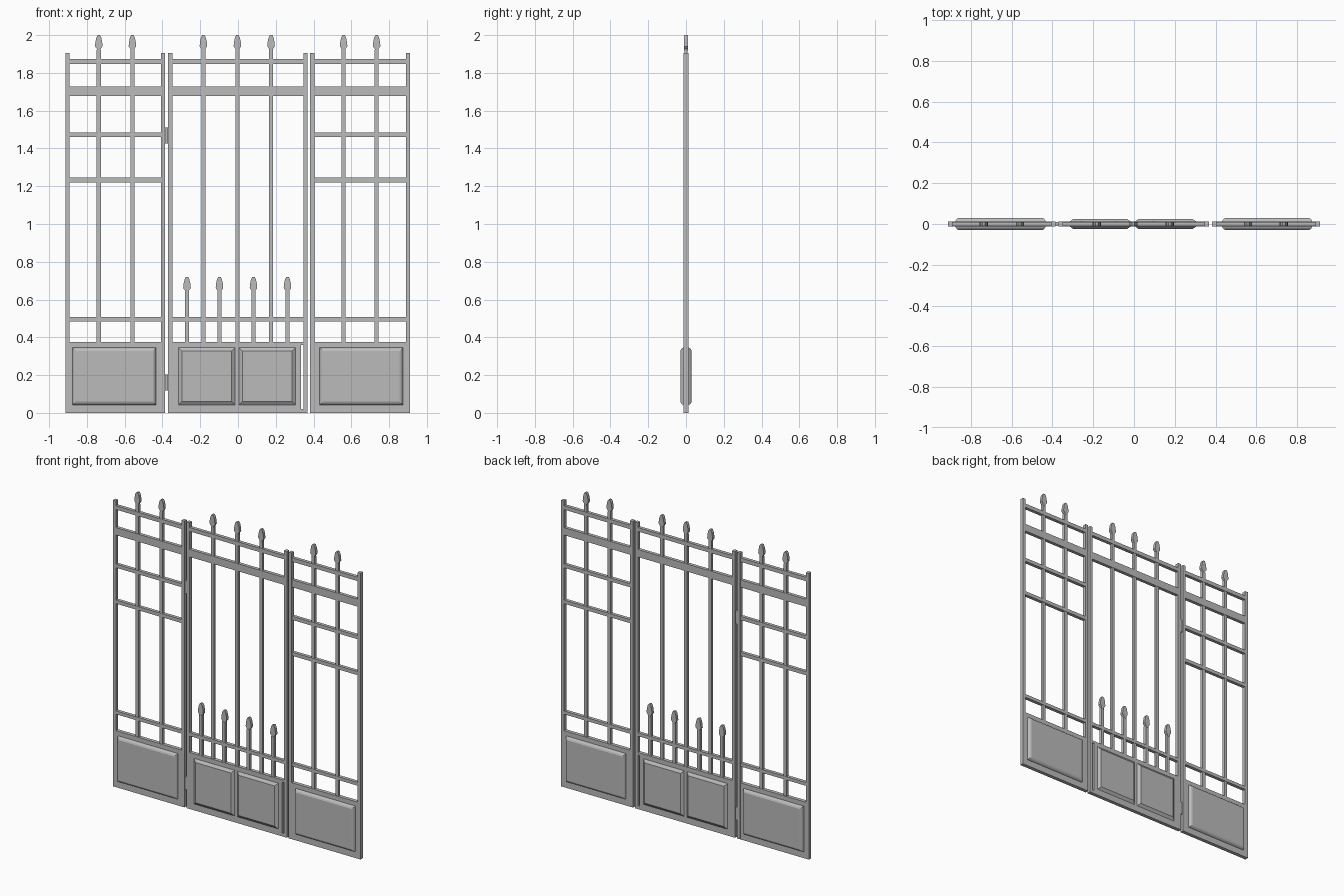
import bpy, bmesh

if "Cube" in bpy.data.objects:
    bpy.data.objects.remove(bpy.data.objects["Cube"], do_unlink=True)

iron = bpy.data.materials.new("grey_iron")
iron.use_nodes = True
GREY = (0.5, 0.5, 0.5, 1)
iron.diffuse_color = GREY
iron.node_tree.nodes["Principled BSDF"].inputs["Base Color"].default_value = GREY


def finish(name, bm):
    bmesh.ops.recalc_face_normals(bm, faces=bm.faces)
    mesh = bpy.data.meshes.new(name)
    bm.to_mesh(mesh)
    bm.free()
    mesh.materials.append(iron)
    obj = bpy.data.objects.new(name, mesh)
    bpy.context.collection.objects.link(obj)
    return obj


def box(name, x0, x1, z0, z1, depth=0.011):
    bm = bmesh.new()
    bmesh.ops.create_cube(bm, size=1)
    for v in bm.verts:
        v.co.x = x0 if v.co.x < 0 else x1
        v.co.z = z0 if v.co.z < 0 else z1
        v.co.y *= 2 * depth
    return finish(name, bm)


# Raised field: stacked rectangles, each (inset, y), joined front to back
def raised_panel(name, x0, x1, z0, z1, steps):
    bm = bmesh.new()
    layers = [(i, -y) for i, y in reversed(steps)] + list(steps)
    rings = [[bm.verts.new(p) for p in ((x0 + i, y, z0 + i), (x1 - i, y, z0 + i),
                                        (x1 - i, y, z1 - i), (x0 + i, y, z1 - i))]
             for i, y in layers]
    for a, b in zip(rings, rings[1:]):
        for k in range(4):
            n = (k + 1) % 4
            bm.faces.new((a[k], a[n], b[n], b[k]))
    bm.faces.new(rings[0])
    bm.faces.new(rings[-1])
    return finish(name, bm)


# Spear finial: flat leaf outline as (half width, height above the base)
SPEAR = [(0.010, 0), (0.010, 0.012), (0.020, 0.026), (0.018, 0.048),
         (0.013, 0.072), (0.006, 0.085)]


def spear(name, x, z, y=0):
    outline = SPEAR + [(-w, h) for w, h in reversed(SPEAR)]
    bm = bmesh.new()
    front = bm.faces.new([bm.verts.new((x + w, y - 0.010, z + h)) for w, h in outline])
    ext = bmesh.ops.extrude_face_region(bm, geom=[front])["geom"]
    for v in ext:
        if isinstance(v, bmesh.types.BMVert):
            v.co.y += 0.020
    return finish(name, bm)


def long_bars(name, xs):
    for x in xs:
        box(name + "_bar", x - 0.011, x + 0.011, 0.37, 1.92, 0.009)
        spear(name + "_spear", x, 1.915)


POST, TOP, BOARD_TOP = 0.022, 1.905, 0.376
TOP_RAIL, WIDE_RAIL, LOW_RAIL = (1.847, 1.873), (1.677, 1.727), (0.485, 0.507)
MID_RAILS = [(1.460, 1.484), (1.221, 1.245)]


def frame(name, x0, x1, rails):
    box(name + "_post_a", x0, x0 + POST, 0, TOP, 0.0125)
    box(name + "_post_b", x1 - POST, x1, 0, TOP, 0.0125)
    for z0, z1 in rails:
        box(name + "_rail", x0 + POST, x1 - POST, z0, z1)


# Fixed side sections with softly rounded raised fields
SOFT = [(0, 0.012), (0.003, 0.019), (0.009, 0.026), (0.018, 0.030)]
for name, x0, x1, bars in (("right_section", -0.913, -0.386, (-0.737, -0.559)),
                           ("left_section", 0.382, 0.911, (0.559, 0.734))):
    frame(name, x0, x1, [TOP_RAIL, WIDE_RAIL, LOW_RAIL] + MID_RAILS)
    box(name + "_board", x0 + POST, x1 - POST, 0, BOARD_TOP, 0.012)
    raised_panel(name + "_field", x0 + 0.037, x1 - 0.047 if x0 < 0 else x1 - 0.037,
                 0.042, 0.346, SOFT) if x0 < 0 else \
        raised_panel(name + "_field", x0 + 0.050, x1 - 0.037, 0.042, 0.346, SOFT)
    long_bars(name, bars)

# Door leaf, with a narrow slot beside the latch post
frame("door", -0.370, 0.368, [TOP_RAIL, WIDE_RAIL, LOW_RAIL])
box("door_board", -0.348, 0.334, 0, BOARD_TOP, 0.012)
box("door_slot_sill", 0.334, 0.346, 0, 0.021, 0.012)
box("door_slot_head", 0.334, 0.346, 0.360, BOARD_TOP, 0.012)
for x0, x1 in ((-0.315, -0.016), (0.005, 0.305)):
    raised_panel("door_field", x0, x1, 0.042, 0.346, [(0, 0.012), (0.018, 0.025)])
long_bars("door", (-0.183, -0.003, 0.175))

# Short spears above the door board
for x in (-0.270, -0.098, 0.082, 0.262):
    box("short_bar", x - 0.011, x + 0.011, 0.37, 0.645, 0.010)
    spear("short_spear", x, 0.635, 0.002)

# Hinges in the gap between door and right section
for z in (0.162, 1.468):
    bm = bmesh.new()
    bmesh.ops.create_cone(bm, cap_ends=True, segments=12, radius1=0.010,
                          radius2=0.010, depth=0.085)
    hinge = finish("hinge", bm)
    hinge.location = (-0.378, 0, z)
